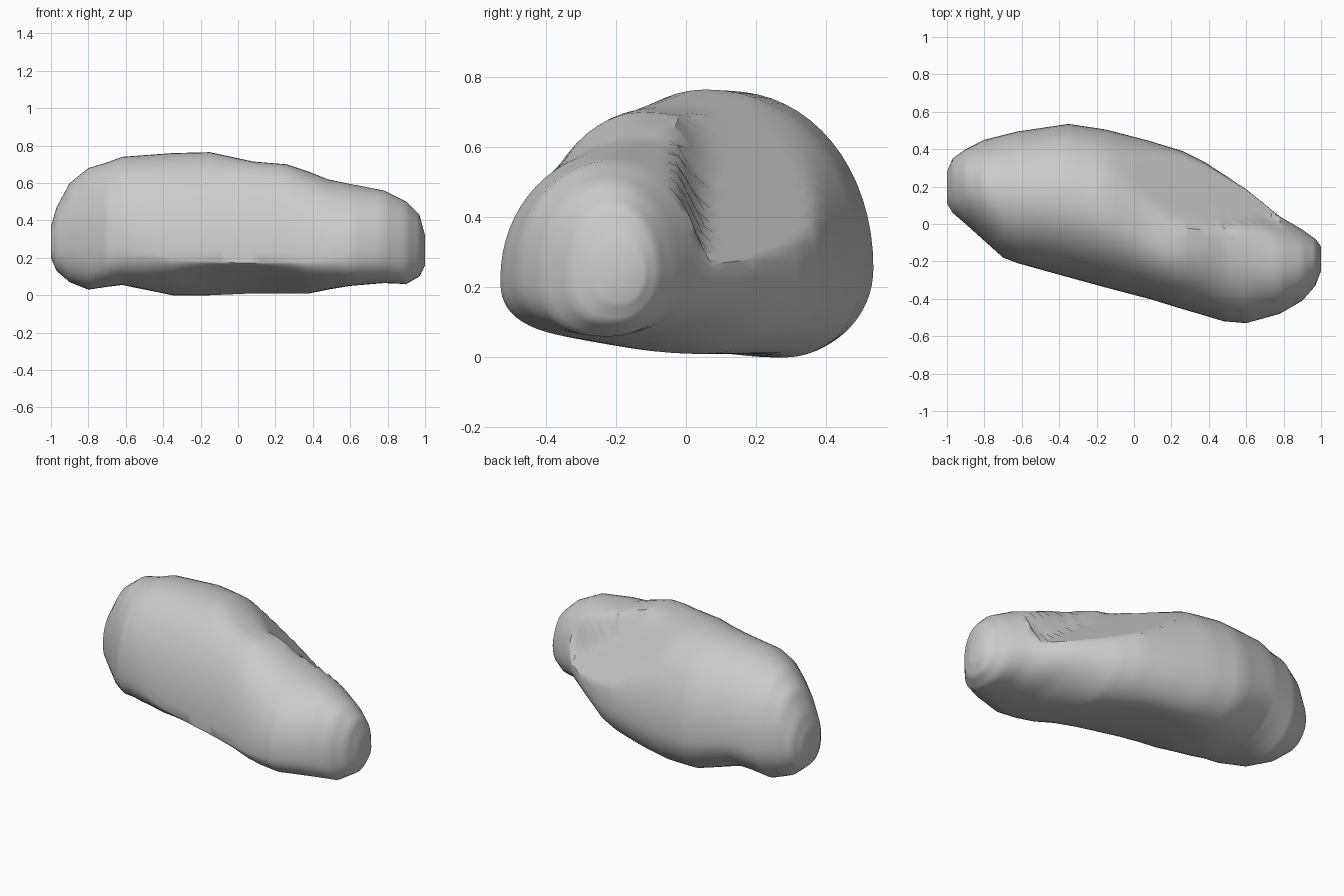
import bpy, bmesh, math

if "Cube" in bpy.data.objects:
    bpy.data.objects.remove(bpy.data.objects["Cube"])

# Stations along the stone: x, y min, y max, z min, z max
STATIONS = [
    (-1.00, 0.11, 0.28, 0.20, 0.37),
    (-0.97, 0.06, 0.35, 0.13, 0.47),
    (-0.90, 0.00, 0.40, 0.07, 0.60),
    (-0.80, -0.09, 0.45, 0.03, 0.68),
    (-0.70, -0.18, 0.475, 0.045, 0.71),
    (-0.62, -0.21, 0.495, 0.055, 0.74),
    (-0.35, -0.285, 0.535, 0.00, 0.76),
    (-0.15, -0.34, 0.505, 0.00, 0.765),
    (0.08, -0.40, 0.445, 0.01, 0.715),
    (0.26, -0.455, 0.39, 0.01, 0.70),
    (0.38, -0.49, 0.33, 0.01, 0.66),
    (0.48, -0.52, 0.265, 0.03, 0.62),
    (0.60, -0.53, 0.185, 0.05, 0.595),
    (0.78, -0.48, 0.04, 0.065, 0.56),
    (0.90, -0.41, -0.03, 0.06, 0.50),
    (0.97, -0.33, -0.08, 0.10, 0.43),
    (1.00, -0.25, -0.12, 0.16, 0.32),
]
SEGMENTS = 64
STEPS = 4


def section(bm, x, y0, y1, z0, z1):
    """Lopsided oval: rounded top, sloped front underside, flat back right facet."""
    w, h = y1 - y0, z1 - z0
    wide = max(0.0, 1 - abs(x) ** 3)
    mid = max(0.0, 1 - (x / 0.6) ** 2)
    y_top = y0 + (0.5 - 0.13 * math.exp(-((x - 0.15) / 0.25) ** 2)) * w
    y_bottom = y0 + (0.5 + 0.25 * mid) * w
    z_back = z0 + (0.45 - 0.12 * wide) * h
    z_front = z0 + (0.45 - 0.17 * wide - 0.05 * mid) * h
    ring = []
    for i in range(SEGMENTS):
        a = 2 * math.pi * i / SEGMENTS
        c, s = math.cos(a), math.sin(a)
        power = 2.05
        if s < 0 and c < 0:
            power = 2.6 - 1.3 * mid
        y_mid = y_top if s >= 0 else y_bottom
        z_mid = z_back if c > 0 else z_front
        u = math.copysign(abs(c) ** (2 / power), c)
        v = math.copysign(abs(s) ** (2 / power), s)
        y = y_mid + u * ((y1 - y_mid) if c > 0 else (y_mid - y0))
        z = z_mid + v * ((z1 - z_mid) if s > 0 else (z_mid - z0))
        # Flat facet cut into the back right, ramping to a small step at y = 0
        if y > -0.02 and s > 0 and x < 0.75:
            plane = 0.02 + (0.16 - 0.136 * x - 0.146 * y) / 0.199
            cut = max(min(z, plane), min(z, z_back))
            z += (cut - z) * min(1.0, (y + 0.02) / 0.06)
        ring.append(bm.verts.new((x, y, z)))
    return ring


# Stone body: loft through the stations, with steps between, and close both ends
bm = bmesh.new()
rings = []
for p, q in zip(STATIONS, STATIONS[1:]):
    for k in range(STEPS):
        t = k / STEPS
        rings.append(section(bm, *[m + (n - m) * t for m, n in zip(p, q)]))
rings.append(section(bm, *STATIONS[-1]))
for a, b in zip(rings, rings[1:]):
    for i in range(SEGMENTS):
        j = (i + 1) % SEGMENTS
        bm.faces.new((a[i], a[j], b[j], b[i]))
bm.faces.new(rings[0])
bm.faces.new(rings[-1])
bmesh.ops.recalc_face_normals(bm, faces=bm.faces)

mesh = bpy.data.meshes.new("stone")
bm.to_mesh(mesh)
bm.free()
stone = bpy.data.objects.new("stone", mesh)
bpy.context.collection.objects.link(stone)

# Smooth shading with creases kept
bpy.context.view_layer.objects.active = stone
stone.select_set(True)
bpy.ops.object.shade_smooth_by_angle(angle=math.radians(40))
